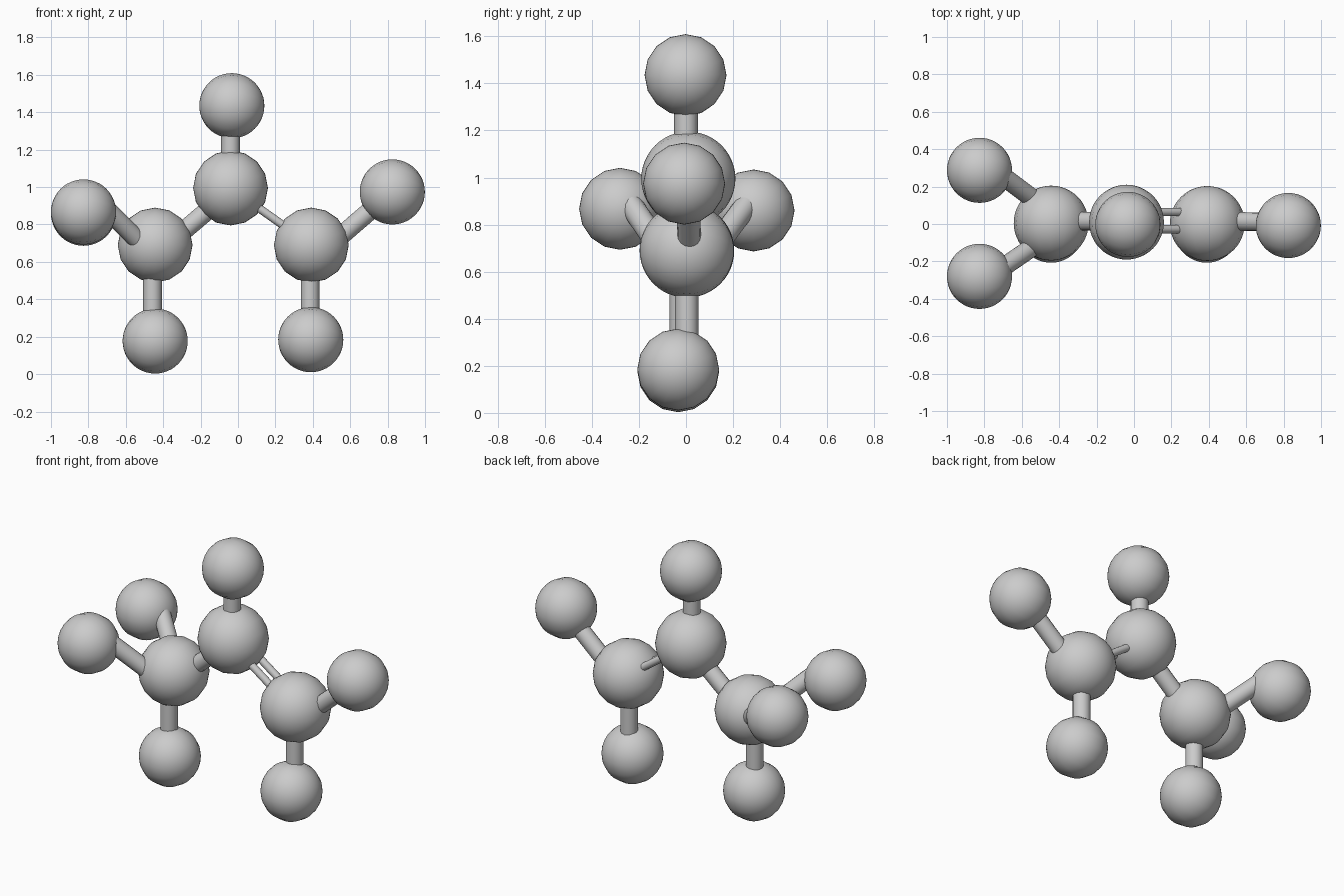
import bpy
from math import pi, radians
from mathutils import Vector

if "Cube" in bpy.data.objects:
    bpy.data.objects.remove(bpy.data.objects["Cube"])


def smooth(obj):
    bpy.ops.object.shade_smooth_by_angle(angle=radians(40))
    return obj


def atom(name, pos, radius, segments, rotation):
    bpy.ops.mesh.primitive_uv_sphere_add(segments=segments, ring_count=24, radius=radius,
                                         location=pos, rotation=rotation)
    obj = bpy.context.object
    obj.name = name
    return smooth(obj)


def bond(name, a, b, radius=0.05):
    a, b = Vector(a), Vector(b)
    d = b - a
    bpy.ops.mesh.primitive_cylinder_add(vertices=16, radius=radius, depth=d.length,
                                        location=(a + b) / 2,
                                        rotation=d.to_track_quat('Z', 'Y').to_euler())
    obj = bpy.context.object
    obj.name = name
    return smooth(obj)


# Large atoms, poles facing front and back
large = {
    "left": (-0.443, 0.005, 0.69),
    "middle": (-0.04, 0.01, 0.995),
    "right": (0.392, 0.003, 0.69),
}
for key, pos in large.items():
    atom("large_atom_" + key, pos, 0.2, 16, (pi / 2, 0, 0))

# Small atoms, poles facing left and right
small = {
    "top": (-0.033, -0.002, 1.435),
    "right": (0.825, -0.008, 0.974),
    "bottom_left": (-0.443, -0.033, 0.177),
    "bottom_right": (0.389, -0.033, 0.184),
    "left_front": (-0.826, -0.28, 0.867),
    "left_back": (-0.826, 0.287, 0.86),
}
for key, pos in small.items():
    atom("small_atom_" + key, pos, 0.174, 16, (0, pi / 2, 0))

# Single bonds
bond("bond_top", (-0.04, 0, 1.05), (-0.04, 0, 1.38))
bond("bond_bottom_left", (-0.457, -0.02, 0.24), (-0.457, -0.02, 0.62))
bond("bond_bottom_right", (0.386, 0.003, 0.24), (0.386, 0.003, 0.62))
bond("bond_right", (0.47, 0.015, 0.67), (0.76, 0.01, 0.92))
bond("bond_left_middle", (-0.38, 0.015, 0.69), (-0.08, 0.015, 0.945))
bond("bond_left_front", (-0.72, -0.245, 0.90), (-0.48, -0.08, 0.66))
bond("bond_left_back", (-0.72, 0.27, 0.90), (-0.48, 0.09, 0.66))

# Double bond: two thin parallel rods
for key, y in (("front", -0.028), ("back", 0.064)):
    bond("double_bond_" + key, (0.03, y, 0.945), (0.33, y, 0.733), 0.022)
